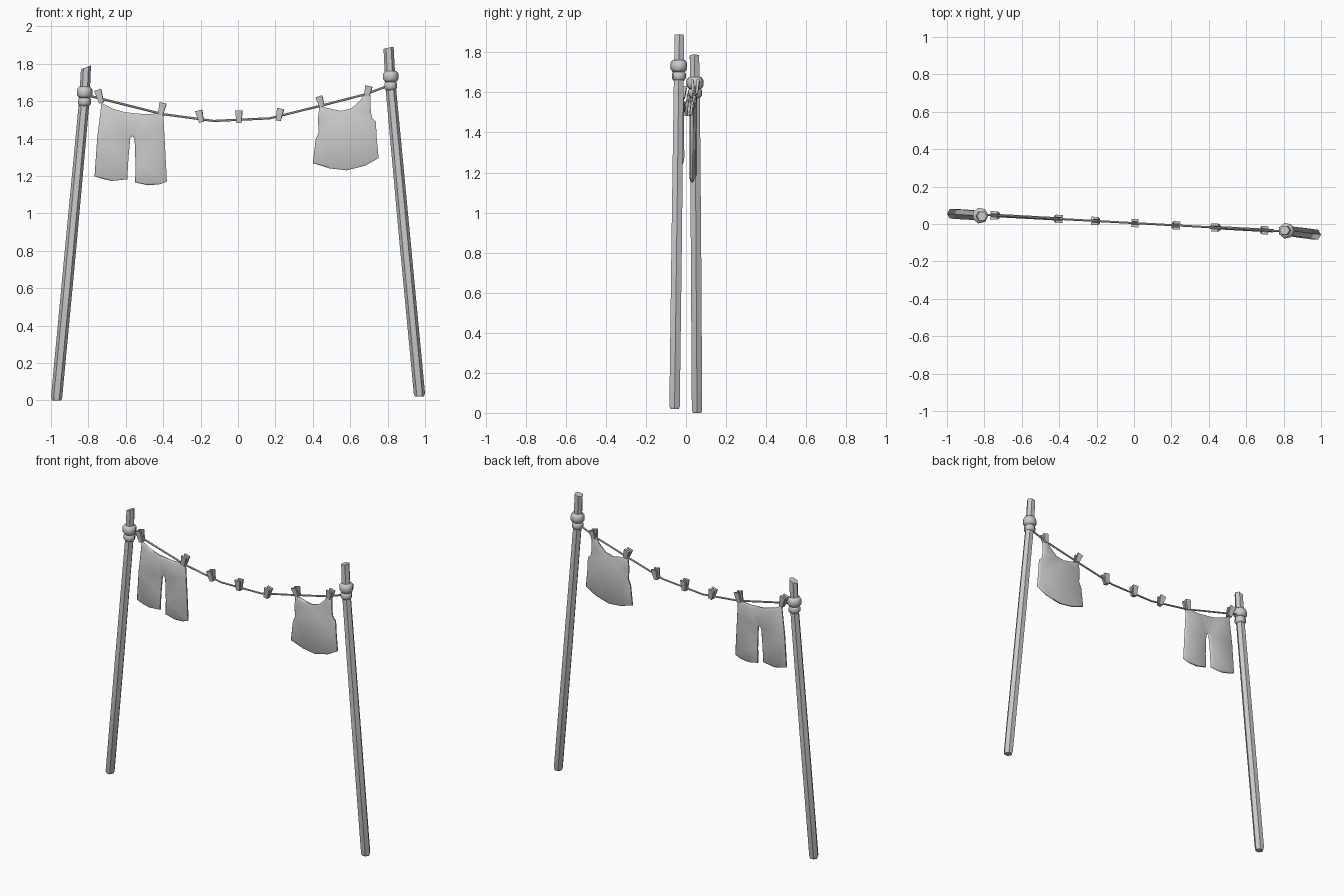
import bpy, bmesh, math
from mathutils import Vector, Matrix

cube = bpy.data.objects.get("Cube")
if cube:
    bpy.data.objects.remove(cube, do_unlink=True)

grey = bpy.data.materials.new("plain_grey")
grey.use_nodes = True
grey.diffuse_color = (0.6, 0.6, 0.6, 1)
grey.node_tree.nodes["Principled BSDF"].inputs["Base Color"].default_value = (0.6, 0.6, 0.6, 1)


def line_y(x):
    """Depth of the slightly skewed washing line."""
    return 0.005 - 0.055 * x


def finish(name, bm, angle=50):
    bmesh.ops.recalc_face_normals(bm, faces=bm.faces)
    mesh = bpy.data.meshes.new(name)
    bm.to_mesh(mesh)
    bm.free()
    mesh.materials.append(grey)
    ob = bpy.data.objects.new(name, mesh)
    bpy.context.collection.objects.link(ob)
    bpy.ops.object.select_all(action='DESELECT')
    ob.select_set(True)
    bpy.context.view_layer.objects.active = ob
    bpy.ops.object.shade_smooth_by_angle(angle=math.radians(angle))
    return ob


def tube(name, points, radii, sides, slant=0.0, angle=50):
    """Sweep a polygon along points; slant tilts the last ring."""
    bm = bmesh.new()
    pts = [Vector(p) for p in points]
    rings = []
    for i, (p, r) in enumerate(zip(pts, radii)):
        axis = pts[min(i + 1, len(pts) - 1)] - pts[max(i - 1, 0)]
        turn = Vector((0, 0, 1)).rotation_difference(axis)
        ring = []
        for k in range(sides):
            a = math.tau * k / sides
            v = p + turn @ Vector((r * math.cos(a), r * math.sin(a), 0))
            if i == len(pts) - 1:
                v.z += slant * math.cos(a)
            ring.append(bm.verts.new(v))
        rings.append(ring)
    for low, high in zip(rings, rings[1:]):
        for k in range(sides):
            n = (k + 1) % sides
            bm.faces.new((low[k], low[n], high[n], high[k]))
    bm.faces.new(rings[0])
    bm.faces.new(rings[-1])
    return finish(name, bm, angle)


def post(side, foot, bend, top, knot_z, slant):
    """Leaning post with a straighter head and a wrapped rope knot."""
    foot, bend, top = map(Vector, (foot, bend, top))
    rise = Vector((0, 0, 0.015))
    mid = foot.lerp(bend, 0.5)
    tube(side + "_post", [foot, foot + rise, mid, bend, top],
         [0.024, 0.03, 0.03, 0.028, 0.027], 6, slant)
    for label, dz, r, h in (("lower", -0.028, 0.036, 0.024), ("upper", 0.022, 0.043, 0.03)):
        c = Vector((bend.x, bend.y, knot_z + dz))
        steps = (-1, -0.5, 0.5, 1)
        tube(side + "_knot_" + label, [c + Vector((0, 0, h * s)) for s in steps],
             [r * 0.72, r, r, r * 0.72], 7, angle=80)


post("right", (-0.97, 0.055, 0), (-0.822, 0.045, 1.6), (-0.813, 0.042, 1.78), 1.625, 0.012)
post("left", (0.97, -0.057, 0.02), (0.815, -0.036, 1.69), (0.805, -0.033, 1.885), 1.71, 0.004)

# Sagging line
sag = [(-0.82, 1.635), (-0.6, 1.58), (-0.4, 1.53), (-0.13, 1.494), (0.17, 1.508),
       (0.45, 1.577), (0.68, 1.636), (0.81, 1.685)]
tube("washing_line", [(x, line_y(x), z) for x, z in sag], [0.006] * len(sag), 6)


def peg(name, top, bottom):
    """Two tapered leaves, spread at the top and pinched at the bottom."""
    t, b = (Vector((x, line_y(x), z)) for x, z in (top, bottom))
    up = t - b
    lean = Matrix.Rotation(math.atan2(up.x, up.z), 4, 'Y')
    yaw = Matrix.Rotation(-0.055, 4, 'Z')
    bm = bmesh.new()
    for s in (-1, 1):
        for v in bmesh.ops.create_cube(bm, size=1)["verts"]:
            high = v.co.z > 0
            outer = v.co.y * s > 0
            depth = (0.022 if outer else 0.008) if high else (0.014 if outer else 0.002)
            v.co = (v.co.x * (0.038 if high else 0.026), s * depth, v.co.z * up.length)
    bm.transform(Matrix.Translation((t + b) / 2) @ yaw @ lean)
    finish(name, bm, 30)


pegs = [((-0.75, 1.66), (-0.73, 1.59)), ((-0.4, 1.59), (-0.415, 1.525)),
        ((-0.21, 1.55), (-0.195, 1.487)), ((0.005, 1.55), (0.005, 1.483)),
        ((0.228, 1.56), (0.215, 1.495)), ((0.432, 1.625), (0.45, 1.57)),
        ((0.7, 1.68), (0.688, 1.625))]
for i, ends in enumerate(pegs):
    peg(f"peg_{i + 1}", *ends)


def garment(name, outline):
    """Outline given slim depth, with puffed front and back."""
    bm = bmesh.new()
    face = bm.faces.new([bm.verts.new((x, line_y(x) - 0.004, z)) for x, z in outline])
    new = bmesh.ops.extrude_face_region(bm, geom=[face], use_keep_orig=True)["geom"]
    for v in new:
        if isinstance(v, bmesh.types.BMVert):
            v.co.y += 0.008
    bmesh.ops.recalc_face_normals(bm, faces=bm.faces)
    caps = [f for f in bm.faces if len(f.verts) > 4]
    bmesh.ops.inset_region(bm, faces=caps, thickness=0.01, depth=0.005)
    bmesh.ops.triangulate(bm, faces=[f for f in bm.faces if len(f.verts) > 4])
    finish(name, bm, 60)


garment("trousers", [
    (-0.73, 1.59), (-0.67, 1.56), (-0.6, 1.54), (-0.5, 1.53), (-0.4, 1.535),
    (-0.395, 1.45), (-0.38, 1.17), (-0.42, 1.155), (-0.48, 1.15), (-0.55, 1.165),
    (-0.548, 1.26), (-0.553, 1.4), (-0.563, 1.413), (-0.576, 1.4), (-0.586, 1.29),
    (-0.592, 1.182), (-0.675, 1.173), (-0.72, 1.183), (-0.767, 1.198), (-0.753, 1.4)])
garment("vest", [
    (0.435, 1.575), (0.49, 1.56), (0.55, 1.548), (0.605, 1.56), (0.655, 1.605),
    (0.678, 1.642), (0.708, 1.632), (0.71, 1.545), (0.716, 1.51), (0.737, 1.49),
    (0.742, 1.4), (0.752, 1.295), (0.68, 1.255), (0.58, 1.23), (0.49, 1.24),
    (0.46, 1.25), (0.4, 1.268), (0.415, 1.395), (0.432, 1.435), (0.427, 1.5)])
